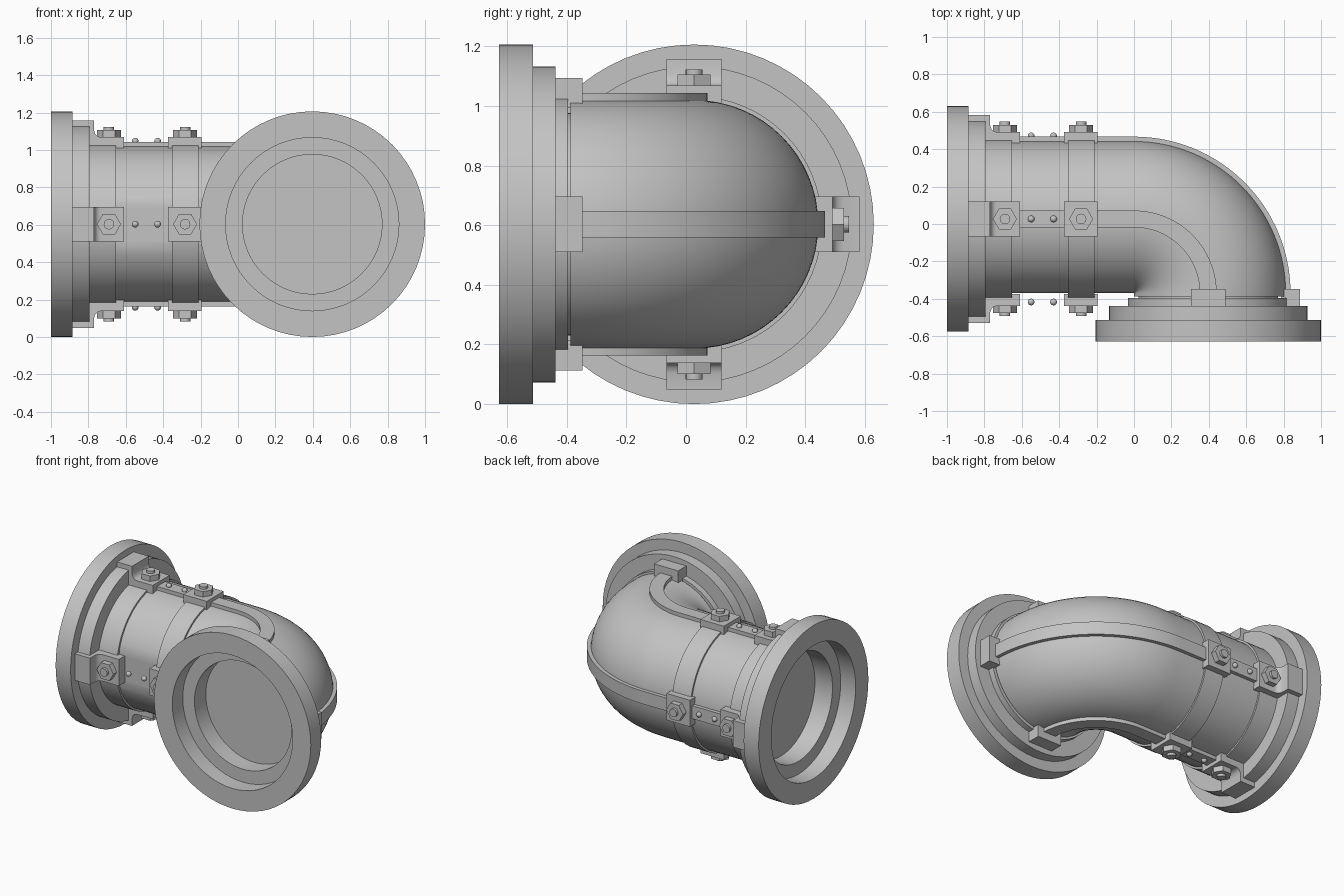
import bpy, bmesh
from math import sin, cos, pi, radians
from mathutils import Matrix, Vector

cube = bpy.data.objects.get("Cube")
if cube:
    bpy.data.objects.remove(cube, do_unlink=True)

steel = bpy.data.materials.new("cast_grey")
GREY = (0.55, 0.55, 0.55, 1)
steel.use_nodes = True
steel.diffuse_color = GREY
bsdf = next(n for n in steel.node_tree.nodes if n.type == 'BSDF_PRINCIPLED')
bsdf.inputs["Base Color"].default_value = GREY

AXIS_Y, AXIS_Z, BEND = 0.027, 0.603, 0.397
FRONT = -0.628
PIPE, BAND, RIB, PAD = 0.417, 0.43, 0.44, 0.465
SIDES = 64


def finish(bm, name, matrix=Matrix(), closed=True):
    bmesh.ops.remove_doubles(bm, verts=bm.verts, dist=1e-5)
    if closed:
        bmesh.ops.recalc_face_normals(bm, faces=bm.faces)
    bm.transform(matrix)
    mesh = bpy.data.meshes.new(name)
    bm.to_mesh(mesh)
    bm.free()
    mesh.materials.append(steel)
    mesh.shade_smooth()
    mesh.set_sharp_from_angle(angle=radians(30))
    obj = bpy.data.objects.new(name, mesh)
    bpy.context.collection.objects.link(obj)
    return obj


def skin(name, rings, matrix=Matrix(), caps=True):
    """Join a row of equal point loops into a tube."""
    bm = bmesh.new()
    loops = [[bm.verts.new(p) for p in ring] for ring in rings]
    n = len(loops[0])
    for a, b in zip(loops, loops[1:]):
        for i in range(n):
            j = (i + 1) % n
            bm.faces.new((a[i], a[j], b[j], b[i]))
    if caps:
        bm.faces.new(loops[0][::-1])
        bm.faces.new(loops[-1])
    return finish(bm, name, matrix)


def lathe(name, profile, matrix, sides=SIDES, caps=True):
    """Turn (radius, depth) points about local z."""
    rings = [[(r * cos(2 * pi * i / sides), r * sin(2 * pi * i / sides), d)
              for i in range(sides)] for r, d in profile]
    return skin(name, rings, matrix, caps)


def bend_sweep(name, section, x_start, y_end=None):
    """Sweep an (outward, up) section along the pipe and round the bend."""
    def station(base, out):
        return [base + out * max(BEND + a, 0.0) + Vector((0, 0, b)) for a, b in section]
    centre = Vector((0, AXIS_Y - BEND, AXIS_Z))
    rings = [station(centre + Vector((x_start, 0, 0)), Vector((0, 1, 0)))]
    steps = 32 if y_end is not None else 0
    for i in range(steps + 1):
        t = pi / 2 * i / max(steps, 1)
        rings.append(station(centre, Vector((sin(t), cos(t), 0))))
    if y_end is not None:
        end = Vector((0, y_end, AXIS_Z))
        rings.append(station(end, Vector((1, 0, 0))))
    return skin(name, rings)


def extrude(name, profile, width, matrix):
    """Extrude an (x, z) outline across local y."""
    return skin(name, [[(x, y, z) for x, z in profile] for y in (-width / 2, width / 2)], matrix)


def box(x0, x1, z0, z1):
    return [(x0, z0), (x1, z0), (x1, z1), (x0, z1)]


# Pipe body with elbow
circle = [(PIPE * cos(2 * pi * i / SIDES), PIPE * sin(2 * pi * i / SIDES)) for i in range(SIDES)]
bend_sweep("elbow_pipe", circle, -0.74, FRONT + 0.24)

# Stepped flanges with counterbored sockets
left_axis = Matrix.Translation((-1, AXIS_Y, AXIS_Z)) @ Matrix.Rotation(pi / 2, 4, 'Y')
front_axis = Matrix.Translation((BEND, FRONT, AXIS_Z)) @ Matrix.Rotation(-pi / 2, 4, 'X')
for name, axis, step, collar in (("left_flange", left_axis, 0.205, 0.347),
                                 ("front_flange", front_axis, 0.19, 0.232)):
    lathe(name, [(0.373, 0.25), (0.373, 0.115), (0.463, 0.115), (0.463, 0),
                 (0.603, 0), (0.603, 0.115), (0.53, 0.115), (0.53, step),
                 (BAND, step), (BAND, collar), (0.40, collar)], axis, caps=False)

# Socket end walls
for name, axis in (("left_socket_wall", left_axis), ("front_socket_wall", front_axis)):
    lathe(name, [(0.373, 0.25), (0.373, 0.252)], axis)

# Raised band before the bend
lathe("clamp_band", [(0.40, 0.647), (BAND, 0.647), (BAND, 0.79), (0.40, 0.79)],
      left_axis, caps=False)

# Long ribs on the four sides
half = 0.045
bend_sweep("top_rib", box(-half, half, 0.39, RIB), -0.62, FRONT + 0.23)
bend_sweep("bottom_rib", box(-half, half, -RIB, -0.39), -0.62, FRONT + 0.23)
bend_sweep("outer_rib", box(0.39, RIB, -half, half), -0.62, FRONT + 0.23)
bend_sweep("inner_rib", box(-RIB, -0.39, -half, half), -0.62)

# Brackets, pads, bolts and rivets, repeated round the pipe
bracket = [(-0.885, 0.40), (-0.61, 0.40), (-0.61, PAD), (-0.735, PAD), (-0.75, 0.469),
           (-0.762, 0.48), (-0.769, 0.50), (-0.77, 0.555), (-0.885, 0.555)]
for k, side in enumerate(("top", "front", "bottom", "back")):
    turn = Matrix.Translation((0, AXIS_Y, AXIS_Z)) @ Matrix.Rotation(k * pi / 2, 4, 'X')
    extrude(side + "_flange_bracket", bracket, 0.185, turn)
    extrude(side + "_band_pad", box(-0.375, -0.195, 0.40, PAD), 0.185, turn)
    for label, x in (("flange", -0.69), ("band", -0.283)):
        seat = turn @ Matrix.Translation((x, 0, PAD))
        lathe(f"{side}_{label}_nut", [(0.064, -0.005), (0.064, 0.038)], seat, 6)
        lathe(f"{side}_{label}_stud", [(0.028, 0.03), (0.028, 0.055)], seat, 20)
    for label, x in (("first", -0.55), ("second", -0.43)):
        bm = bmesh.new()
        bmesh.ops.create_uvsphere(bm, u_segments=16, v_segments=10, radius=0.018)
        finish(bm, f"{side}_{label}_rivet", turn @ Matrix.Translation((x, 0, RIB + 0.004)))

# End blocks where the ribs meet the front flange
for k, side in enumerate(("bottom", "outer", "top")):
    turn = Matrix.Translation((BEND, 0, AXIS_Z)) @ Matrix.Rotation(pi - k * pi / 2, 4, 'Y')
    block = [[(x, y, z) for x, z in box(-0.0925, 0.0925, 0.39, 0.49)]
             for y in (FRONT + 0.19, FRONT + 0.28)]
    skin(side + "_rib_block", block, turn)
